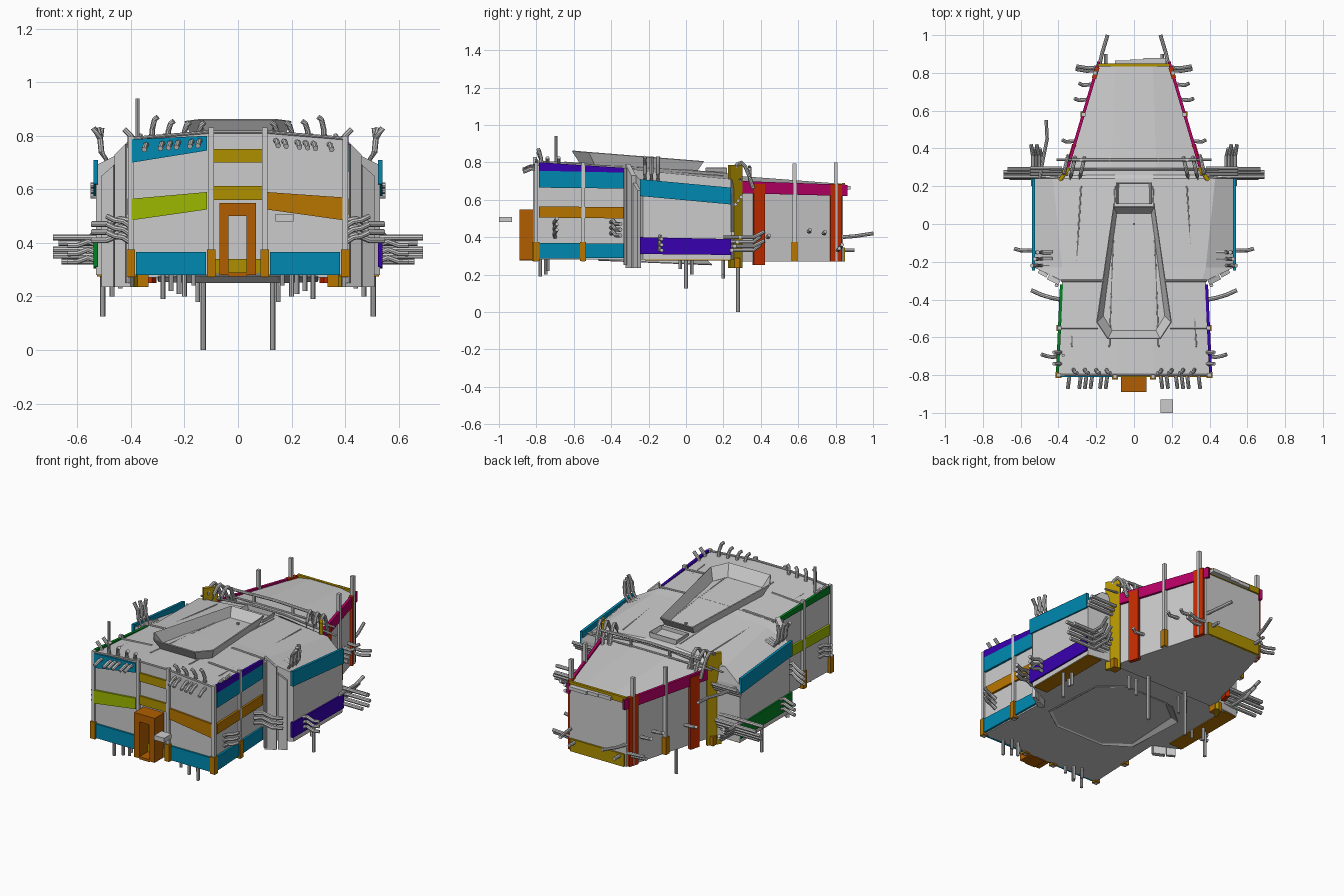
import bpy, bmesh, math
from mathutils import Vector

if "Cube" in bpy.data.objects:
    bpy.data.objects.remove(bpy.data.objects["Cube"])

COLORS = dict(blue=(.0, .25, .44, 1), purple=(.04, .0, .43, 1), green=(.0, .22, .015, 1),
              lime=(.34, .48, .0, 1), orange=(.48, .18, .0, 1), door=(.44, .11, .0, 1),
              yellow=(.43, .28, .0, 1), red=(.56, .025, .0, 1), pink=(.48, .0, .13, 1))
mats = {}


def finish(name, bm, color=None):
    bmesh.ops.recalc_face_normals(bm, faces=bm.faces)
    me = bpy.data.meshes.new(name)
    bm.to_mesh(me)
    bm.free()
    ob = bpy.data.objects.new(name, me)
    bpy.context.collection.objects.link(ob)
    if color:
        if color not in mats:
            mats[color] = bpy.data.materials.new(color)
            mats[color].diffuse_color = COLORS[color]
        me.materials.append(mats[color])
    return ob


def loft(name, rings, caps=True, color=None):
    """Skin a row of equal-length closed rings."""
    bm = bmesh.new()
    vs = [[bm.verts.new(p) for p in ring] for ring in rings]
    n = len(rings[0])
    for a, b in zip(vs, vs[1:]):
        for i in range(n):
            bm.faces.new((a[i], a[(i + 1) % n], b[(i + 1) % n], b[i]))
    if caps:
        bm.faces.new(vs[0])
        bm.faces.new(vs[-1])
    return finish(name, bm, color)


def hull(name, sections):
    """Symmetric hull: each section is y plus a right-hand (x, z) half profile."""
    loft(name, [[(x, y, z) for x, z in half] + [(-x, y, z) for x, z in reversed(half)]
                for y, half in sections])


def box(name, x0, x1, y0, y1, z0, z1, color=None):
    return loft(name, [[(x0, y0, z), (x1, y0, z), (x1, y1, z), (x0, y1, z)] for z in (z0, z1)], True, color)


def plate(name, p, q, zp, zq, color=None, t=.008):
    """Thin wall panel from plan point p to q, with low/high z at each end."""
    p, q = Vector(p), Vector(q)
    d = (q - p).normalized()
    n = Vector((-d.y, d.x)) * t
    return loft(name, [[(*(p + s * n), zp[0]), (*(q + s * n), zq[0]),
                        (*(q + s * n), zq[1]), (*(p + s * n), zp[1])] for s in (-1, 1)], True, color)


def plates(name, p, q, zp, zq, left, right, t=.008):
    for s, c, side in ((-1, left, "left"), (1, right, "right")):
        if c:
            plate(f"{name}_{side}", (s * p[0], p[1]), (s * q[0], q[1]), zp, zq, None if c == "grey" else c, t)


def pipe(name, pts, r=.011, mirror=True, sides=8):
    """Round pipe swept along points, normally copied to both sides."""
    pts = [Vector(p) for p in pts]
    for s in ((-1, 1) if mirror else (1,)):
        rings = []
        for i, p in enumerate(pts):
            d = (pts[min(i + 1, len(pts) - 1)] - pts[max(i - 1, 0)]).normalized()
            u = d.cross(Vector((0, 0, 1)) if abs(d.z) < .9 else Vector((0, 1, 0))).normalized()
            v = d.cross(u)
            ring = [p + r * (math.cos(a) * u + math.sin(a) * v)
                    for a in (k * math.tau / sides for k in range(sides))]
            rings.append([(s * w.x, w.y, w.z) for w in ring])
        loft(name + ("_left" if s < 0 else "_right"), rings)


def arc(a, b, bulge, n=6):
    """Points from a to b bowed by the bulge vector."""
    a, b, g = Vector(a), Vector(b), Vector(bulge)
    return [a.lerp(b, i / n) + g * math.sin(math.pi * i / n) for i in range(n + 1)]


def rear_x(y):
    return .345 - .296 * (y - .32)


# hull: front cabin, wide middle, tapering rear
hull("front_cabin", [(-.80, [(.40, .28), (.40, .785), (.1, .81)]), (-.29, [(.38, .28), (.38, .765), (.1, .78)])])
hull("middle_hull", [(-.30, [(.38, .28), (.38, .765), (.36, .767), (.1, .78)]),
                     (-.23, [(.53, .28), (.53, .69), (.38, .755), (.1, .775)]),
                     (.24, [(.53, .28), (.53, .62), (.43, .71), (.1, .74)]),
                     (.26, [(.36, .28), (.36, .62), (.34, .69), (.1, .735)])])
hull("rear_hull", [(.25, [(.355, .27), (.355, .69), (.12, .73)]), (.84, [(.19, .27), (.19, .67), (.1, .685)])])

# roof tray with flared walls, the hatch behind it, and the matching ring underneath
half = [(.11, .095), (.2, -.52), (.14, -.61)]
rim = half + [(-x, y) for x, y in reversed(half)]
tray = loft("roof_tray", [[(x * .84, (y + .25) * .88 - .25, .75 - .07 * y) for x, y in rim],
                          [(x, y, .811 - .08 * y) for x, y in rim]], False)
hatch = loft("roof_hatch", [[(s * w, y, z) for s, y in ((-1, .105), (1, .105), (1, .22), (-1, .22))]
                            for w, z in ((.08, .73), (.095, .77))], False)
half = [(.16, -.47), (.3, -.37), (.3, .02), (.16, .14)]
keel = loft("underside_ring", [[(x * k, (y + .15) * k - .15, z - .04 * k * (y + .47)) for x, y in half + [(-x, y) for x, y in reversed(half)]]
                               for k, z in ((.88, .305), (1, .279))], False)
for ob in (tray, hatch, keel):
    mod = ob.modifiers.new("thickness", "SOLIDIFY")
    mod.thickness = .006
pipe("tray_pin", [(0, 0, .74), (0, 0, .77)], .007, False)

# front face panels
F = -.803
plate("front_top_panel_left", (-.395, F), (-.115, F), (.70, .787), (.745, .80), "blue")
plate("front_mid_panel_left", (-.395, F), (-.115, F), (.485, .565), (.525, .59), "lime")
plate("front_mid_panel_right", (.105, F), (.39, F), (.525, .59), (.485, .57), "orange")
plates("front_low_panel", (.12, F), (.38, F), (.28, .365), (.28, .365), "blue", "blue")
for z0, z1 in ((.70, .75), (.56, .612), (.285, .34)):
    plate("front_centre_panel", (-.095, F), (.095, F), (z0, z1), (z0, z1), "yellow")

# doorway frame and its floating step
box("door_jamb_left", -.07, -.035, -.89, -.80, .28, .51, "door")
box("door_jamb_right", .032, .067, -.89, -.80, .28, .51, "door")
box("door_lintel", -.07, .067, -.89, -.80, .50, .548, "door")
box("door_sill", -.035, .032, -.89, -.80, .275, .29, "door")
box("floating_step", .14, .207, -1, -.93, .48, .508)

# cabin side panels
a, b = (.405, -.785), (.384, -.32)
plates("cabin_trim", a, b, (.755, .80), (.745, .77), "green", "purple")
plates("cabin_upper_panel", a, b, (.665, .755), (.66, .745), None, "blue")
plates("cabin_mid_panel", a, b, (.505, .565), (.50, .56), "lime", "orange")
plates("cabin_low_panel", a, b, (.285, .37), (.29, .365), None, "blue")

# middle side panels
a, b = (.531, -.245), (.531, .24)
plates("middle_upper_panel", a, b, (.62, .71), (.575, .665), "blue", "blue")
plates("middle_low_panel", a, b, (.31, .40), (.305, .39), "green", "purple")
plates("middle_skirt", (.482, -.22), (.482, .24), (.275, .30), (.275, .30), "orange", "orange", .045)
plates("joint_panel", (.395, .23), (.345, .297), (.235, .785), (.235, .785), "yellow", "yellow", .01)

# rear panels
plates("rear_trim", (rear_x(.3), .3), (rear_x(.86), .86), (.635, .70), (.62, .68), "pink", "pink")
for y0, y1, z0 in ((.36, .42, .25), (.77, .83, .27)):
    plates("rear_upright", (rear_x(y0), y0), (rear_x(y1), y1), (z0, .685), (z0, .685), "red", "red", .012)
plate("rear_low_panel", (-.18, .842), (.18, .842), (.27, .345), (.27, .345), "yellow")
plate("rear_top_panel", (-.19, .842), (.19, .842), (.655, .69), (.655, .69), "yellow")
for x0, x1, y in ((-.1, -.02, .865), (-.02, .05, .87), (.05, .17, .88)):
    box("rear_roof_ledge", x0, x1, .84, y, .655, .675)

# square posts with orange feet
for x, y, top in ((.1, -.807, .83), (.40, -.80, .80), (.395, -.55, .80), (rear_x(.58), .58, .795), (rear_x(.79), .80, .80)):
    for s in (-1, 1):
        box("post", s * x - .01, s * x + .01, y - .01, y + .01, .27, top)
        if y < .7:
            box("post_foot", s * x - .016, s * x + .016, y - .016, y + .016, .272, .375, "orange")
for s in (-1, 1):
    box("joint_foot", s * .36 - .025, s * .36 + .025, .24, .29, .235, .29, "orange")

# flat covers and columns where cabin meets middle
plates("corner_cover", (.395, -.31), (.455, -.28), (.235, .79), (.235, .73), "grey", "grey", .014)
plates("corner_cover_outer", (.46, -.275), (.505, -.25), (.235, .69), (.235, .65), "grey", "grey", .01)
pipe("corner_column", [(.41, -.325, .25), (.41, -.325, .77)], .01)

# roof seams, left open across the tray, and joint railing
for y, x0, z0, w, ze in ((-.80, 0, .815, .40, .79), (-.55, .19, .79, .40, .777), (-.30, .17, .777, .385, .768), (.29, 0, .735, .45, .70), (.34, 0, .725, .41, .72)):
    pipe("roof_band", [(x0, y, z0), (max(x0 + .01, .1), y, z0), (w, y, ze)], .006)
for x in (.13, .28):
    pipe("joint_rail_post", [(x, .34, .69), (x, .34, .775)], .009)
for x in (.25, .30, .34):
    pipe("joint_arch", arc((x + .04, .23, .70), (x + .01, .36, .66), (0, 0, .12)), .01)
pipe("joint_rail", [(0, .34, .775), (.33, .34, .765)], .009)
for x0, x1, z0, z1 in ((.1, .13, .743, .80), (.28, .33, .728, .783)):
    pipe("roof_rib", [(x0, .2, z0), (x1, -.65, z1)], .004)

# stubs and hooks along the front roof edge
for x in (.14, .17, .22, .25, .28, .34):
    z = .785 - .07 * (x - .1)
    pipe("front_stub", [(x, -.79, z), (x + .005, -.83, z - .003), (x + .01, -.87, z - .02)], .01)
for x, h in ((.145, .04), (.2, .04), (.26, .045), (.32, .06)):
    pipe("roof_hook", [(x, -.77, .78), (x, -.775, .80 + h * .4), (x - .008, -.785, .80 + h), (x - .02, -.79, .81 + h)], .01)
for y in (-.74, -.68):
    pipe("cabin_roof_hook", [(.385, y, .77), (.40, y, .80), (.425, y, .825)], .01)
pipe("mast", [(-.375, -.695, .76), (-.375, -.695, .94)], .008, False)

# hooks on the middle shoulder
for k in range(3):
    y = -.22 + .035 * k
    pipe("shoulder_hook", [(.43, y, .72), (.485, y, .70), (.51, y, .74), (.515, y, .79), (.54 - .015 * k, y, .83)], .011)

# wavy pipe sets on the walls
for k in range(3):
    z = .42 + .03 * k
    pipe("cabin_wave_pipe", [(.40, -.70, z - .02), (.43, -.705, z), (.46, -.70, z + .005), (.49, -.69, z + .02)], .01)
    pipe("corner_wave_pipe", [(.39, -.40, z), (.44, -.39, z + .01), (.49, -.375, z - .01), (.545, -.35, z - .01)], .011)
    pipe("middle_wave_pipe", [(.52, -.14, z - .09), (.56, -.14, z - .075), (.60, -.14, z - .09), (.635, -.13, z - .09)], .01)
    pipe("upper_joint_pipe", [(.38, .265 + .015 * k, .575 + .02 * k), (.55, .265 + .015 * k, .575 + .02 * k)], .01)

# long outward pipes and rearward pipes at the joint
for k, (y, z, x) in enumerate(((.245, .33, .66), (.26, .352, .69), (.275, .375, .69), (.29, .40, .67), (.25, .42, .69))):
    pipe("outrigger_pipe", [(.40, y, z), (.53, y, z), (x, y, z)], .011)
    if k < 4:
        pipe("trailing_pipe", [(.49 + .015 * k, .20, z), (.49 + .015 * k, .36, z), (.50 + .015 * k, .40 + .02 * (k % 2), z + .03)], .01)
pipe("long_trailing_pipe", [(-.50, .24, .6), (-.48, .35, .6), (-.46, .45, .61), (-.465, .55, .62)], .009, False)

# rear pipes
pipe("tail_pipe", [(.185, .83, .40), (.17, .90, .405), (.14, 1.0, .42)], .01)
for y, z in ((.815, .33), (.83, .35), (.74, .42), (.66, .43), (.44, .40)):
    x = rear_x(y)
    pipe("rear_side_pipe", [(x - .01, y, z), (x + .05, y - .005, z), (x + (.11 if y > .8 else .07), y + .005, z + .01)], .01)
pipe("low_tail_pipe", [(.15, .83, .33), (.15, .90, .33)], .01)

# hanging legs and drop pipes
pipe("leg", [(.13, .278, 0), (.13, .278, .30)], .01)
pipe("drop_pipe", [(.505, 0, .125), (.505, 0, .29)], .01)
for x, y, z in ((.165, -.78, .24), (.2, -.75, .20), (.22, -.78, .21), (.25, -.74, .22), (.28, -.78, .19), (.44, -.03, .23), (.47, .03, .20), (.15, .2, .18), (.2, .2, .2)):
    pipe("drop_stub", [(x, y, z), (x, y, .29)], .009)

for m in bpy.data.materials:
    if m.users and not m.is_grease_pencil:
        m.use_nodes = True
        m.node_tree.nodes["Principled BSDF"].inputs["Base Color"].default_value = m.diffuse_color
